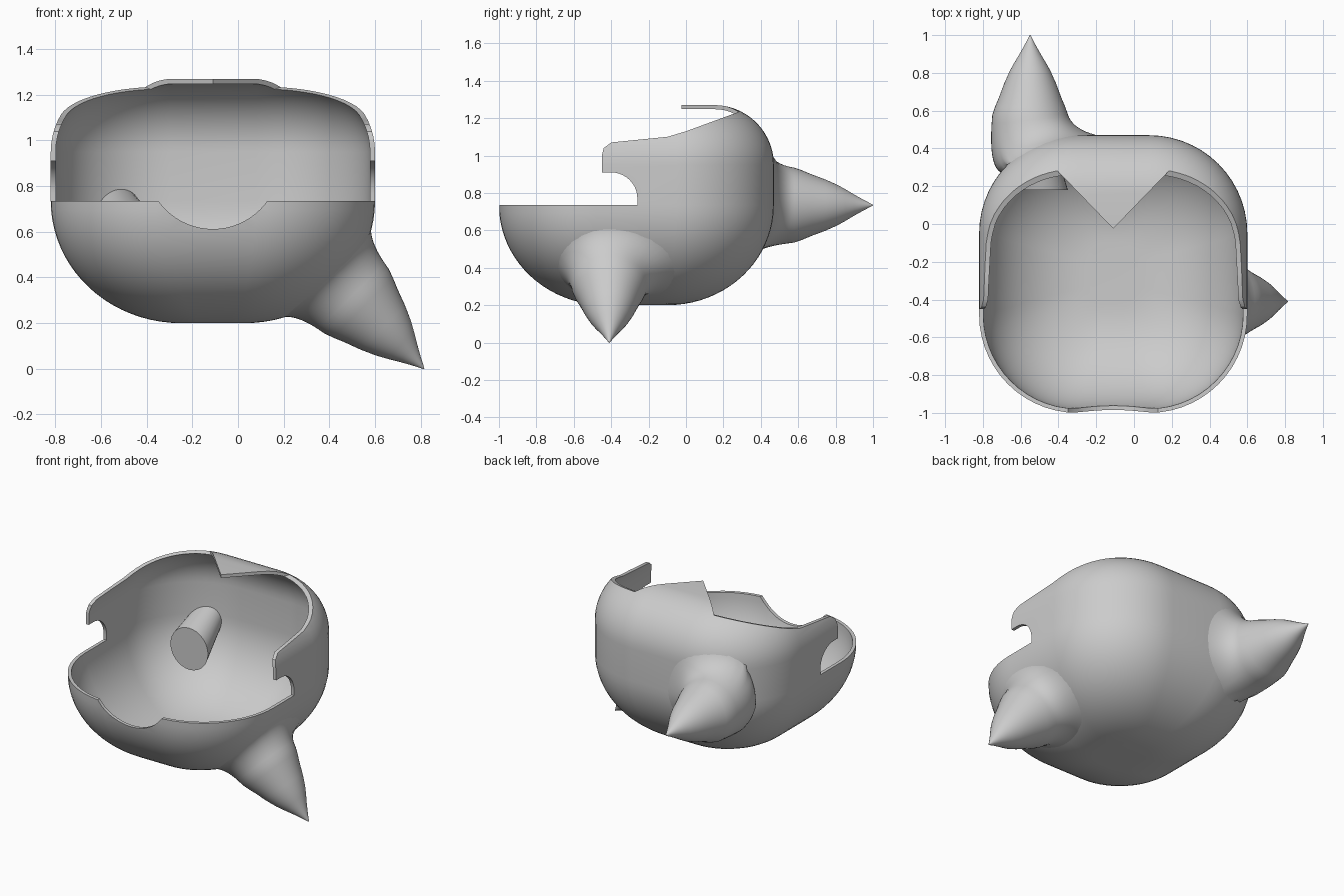
import bpy, bmesh
from math import sin, cos, pi, radians
from mathutils import Vector
from mathutils.bvhtree import BVHTree

if "Cube" in bpy.data.objects:
    bpy.data.objects.remove(bpy.data.objects["Cube"])

grey = bpy.data.materials.new("plain_grey")
grey.use_nodes = True
grey.diffuse_color = (0.6, 0.6, 0.6, 1)
grey.node_tree.nodes["Principled BSDF"].inputs["Base Color"].default_value = (0.6, 0.6, 0.6, 1)

CX, CY, MID = -0.11, -0.265, 0.735


def finish(name, bm):
    bmesh.ops.recalc_face_normals(bm, faces=bm.faces)
    mesh = bpy.data.meshes.new(name)
    bm.to_mesh(mesh)
    bm.free()
    mesh.materials.append(grey)
    obj = bpy.data.objects.new(name, mesh)
    bpy.context.collection.objects.link(obj)
    return obj


def loft(name, rings):
    """Skin a list of equal rings and cap both ends."""
    bm = bmesh.new()
    rows = [[bm.verts.new(p) for p in ring] for ring in rings]
    n = len(rows[0])
    for a, b in zip(rows, rows[1:]):
        for i in range(n):
            j = (i + 1) % n
            bm.faces.new((a[i], a[j], b[j], b[i]))
    bm.faces.new(rows[0])
    bm.faces.new(rows[-1])
    return finish(name, bm)


def prism(name, pts, move):
    return loft(name, [pts, [Vector(p) + Vector(move) for p in pts]])


def rounded_rect(hx, hy, r, z, steps=14):
    ring = []
    for k, (sx, sy) in enumerate(((1, 1), (-1, 1), (-1, -1), (1, -1))):
        for i in range(steps + 1):
            a = (k + i / steps) * pi / 2
            ring.append(Vector((CX + sx * (hx - r) + r * cos(a),
                                CY + sy * (hy - r) + r * sin(a), z)))
    return ring


def apply_modifiers(obj):
    bpy.ops.object.select_all(action='DESELECT')
    bpy.context.view_layer.objects.active = obj
    obj.select_set(True)
    for m in list(obj.modifiers):
        bpy.ops.object.modifier_apply(modifier=m.name)


def boolean(obj, cutter):
    m = obj.modifiers.new("cut", 'BOOLEAN')
    m.operation, m.solver, m.object = 'DIFFERENCE', 'EXACT', cutter
    apply_modifiers(obj)
    bpy.data.objects.remove(cutter)


def smooth(obj, angle=35):
    bpy.ops.object.select_all(action='DESELECT')
    bpy.context.view_layer.objects.active = obj
    obj.select_set(True)
    bpy.ops.object.shade_smooth_by_angle(angle=radians(angle))


# Hood body: bowl-shaped lower half, straight walls, rounded crown
rings = []
for i in range(20, -1, -1):
    a = i / 20 * pi / 2
    d = 0.57 * (1 - cos(a))
    rings.append(rounded_rect(0.71 - d, 0.735 - d, 0.52 * (0.71 - d) / 0.71,
                              MID - 0.535 * sin(a)))
for i in range(15):
    a = i / 14 * pi / 2
    d = 0.32 * (1 - cos(a))
    rings.append(rounded_rect(0.71 - d, 0.735 - d, 0.52 - d, 0.95 + 0.32 * sin(a)))
hood = loft("hood_shell", rings)
surface = BVHTree.FromPolygons([v.co.copy() for v in hood.data.vertices],
                               [tuple(p.vertices) for p in hood.data.polygons])

# Hollow the hood
shell = hood.modifiers.new("shell", 'SOLIDIFY')
shell.thickness, shell.offset = 0.022, -1
apply_modifiers(hood)

# Face opening with cheek guards, leaving the pointed brow tab
arc = [(-0.40 + 0.14 * cos(t), 0.77 + 0.14 * sin(t))
       for t in (i / 10 * pi / 2 for i in range(11))]
outline = ([(-1.3, MID), (-0.26, MID)] + arc
           + [(-0.45, 0.91), (-0.45, 1.0), (-0.44, 1.04), (-0.40, 1.07), (-0.25, 1.085),
              (-0.1, 1.10), (0, 1.13), (0.29, 1.236), (0.29, 1.6), (-1.3, 1.6)])
opening = prism("opening_cutter", [(-1.5, y, z) for y, z in outline], (3, 0, 0))
tab = prism("tab_keeper", [(CX - 0.41, 0.4, 1.15), (CX, -0.025, 1.15), (CX + 0.41, 0.4, 1.15)],
            (0, 0, 1))
boolean(opening, tab)
boolean(hood, opening)

# Round notch in the front rim
notch = prism("notch_cutter", [(CX + 0.293 * cos(i * pi / 32), -1.3, 0.905 + 0.293 * sin(i * pi / 32))
                               for i in range(64)], (0, 0.6, 0))
boolean(hood, notch)
smooth(hood)


# Ears: rounded cones that flare into the hood surface
def ear(name, tip, axis, reach):
    tip, axis = Vector(tip), Vector(axis).normalized()
    u = axis.orthogonal().normalized()
    w = axis.cross(u)
    dirs = [u * cos(i * pi / 24) + w * sin(i * pi / 24) for i in range(48)]
    profile = [(0.002, 0), (0.028, 0.05), (0.056, 0.1), (0.083, 0.145), (0.108, 0.19),
               (0.137, 0.255), (0.165, 0.33), (0.186, 0.38), (0.2, 0.42)]
    ear_rings = [[tip - axis * t + d * r for d in dirs] for r, t in profile]
    start = ear_rings[-1]
    ends = [surface.find_nearest(tip - axis * reach + d * 0.37)[0] for d in dirs]
    bends = [tip + axis * ((e - tip).dot(axis) + 0.03) + d * 0.225 for e, d in zip(ends, dirs)]
    for k in range(1, 11):
        s = k / 10
        ear_rings.append([a * (1 - s) ** 2 + b * 2 * s * (1 - s) + e * s * s - axis * 0.004 * s
                          for a, b, e in zip(start, bends, ends)])
    # Only the outside skin is needed; the hood wall closes the base
    obj = loft(name, ear_rings)
    bm = bmesh.new()
    bm.from_mesh(obj.data)
    base = [f for f in bm.faces if len(f.verts) > 4 and f.calc_area() > 0.05]
    bmesh.ops.delete(bm, geom=base, context='FACES_ONLY')
    bm.to_mesh(obj.data)
    bm.free()
    smooth(obj, 60)


ear("left_ear", (0.815, -0.41, 0.0), (1, 0, -1), 0.5)
ear("back_ear", (-0.55, 1.0, MID), (0, 1, 0), 0.53)

# Tapered stud inside the hood, in front of the back ear
stud = []
for x, y, z, r in ((-0.49, 0.18, 0.59, 0.14), (-0.53, 0.45, 0.70, 0.1)):
    stud.append([Vector((x + r * cos(i * pi / 16), y, z + r * sin(i * pi / 16)))
                 for i in range(32)])
smooth(loft("inner_stud", stud))
